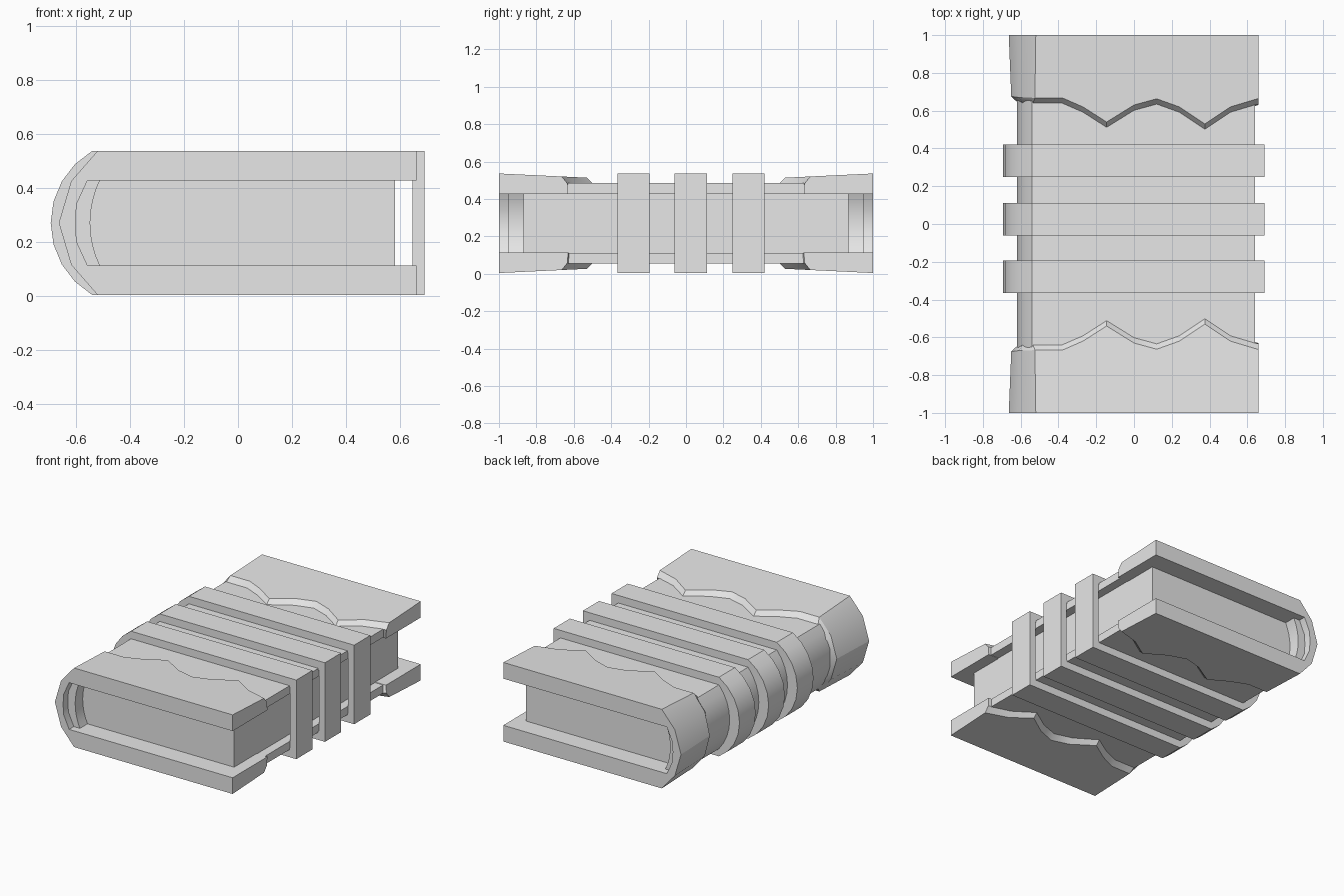
import bpy, bmesh, math
from mathutils import Vector

cube = bpy.data.objects.get("Cube")
if cube:
    bpy.data.objects.remove(cube, do_unlink=True)

grey = bpy.data.materials.new("plain grey")
grey.use_nodes = True
grey.diffuse_color = (0.8, 0.8, 0.8, 1)
grey.node_tree.nodes["Principled BSDF"].inputs["Base Color"].default_value = (0.8, 0.8, 0.8, 1)

MID = 0.27  # height of the symmetry plane


def finish(name, bm):
    bmesh.ops.recalc_face_normals(bm, faces=bm.faces)
    mesh = bpy.data.meshes.new(name)
    bm.to_mesh(mesh)
    bm.free()
    mesh.materials.append(grey)
    ob = bpy.data.objects.new(name, mesh)
    bpy.context.collection.objects.link(ob)
    bpy.ops.object.select_all(action='DESELECT')
    ob.select_set(True)
    bpy.context.view_layer.objects.active = ob
    bpy.ops.object.shade_smooth_by_angle(angle=math.radians(28))
    return ob


def loft(name, sections, closed=False):
    """Join equal rings of points into one solid."""
    bm = bmesh.new()
    rings = [[bm.verts.new(p) for p in s] for s in sections]
    n = len(rings[0])
    pairs = list(zip(rings, rings[1:]))
    if closed:
        pairs.append((rings[-1], rings[0]))
    else:
        bm.faces.new(rings[0])
        bm.faces.new(rings[-1])
    for a, b in pairs:
        for i in range(n):
            j = (i + 1) % n
            bm.faces.new((a[i], a[j], b[j], b[i]))
    return finish(name, bm)


def bowed(x_right, x_corner, x_spine, half, segs=8):
    """C-shaped profile: flat boards with a circular spine, top to bottom."""
    sag = x_corner - x_spine
    r = (half * half + sag * sag) / (2 * sag)
    end = math.asin(half / r)
    pts = [(x_right, MID + half)]
    for i in range(segs + 1):
        a = end * (1 - 2 * i / segs)
        pts.append((x_spine + r - r * math.cos(a), MID + r * math.sin(a)))
    return pts + [(x_right, MID - half)]


def wrap(name, outer, inner, y0, y1, closed=False):
    sections = [[(o[0], y0, o[1]), (o[0], y1, o[1]), (i[0], y1, i[1]), (i[0], y0, i[1])]
                for o, i in zip(outer, inner)]
    return loft(name, sections, closed)


# Cover with rounded spine
cover_outer = bowed(0.64, -0.54, -0.62, 0.215)
wrap("cover", cover_outer, bowed(0.64, -0.51, -0.547, 0.16), -0.95, 0.95)

# Page block
bm = bmesh.new()
bmesh.ops.create_cube(bm, size=1)
for v in bm.verts:
    v.co = Vector((0.015 + v.co.x * 1.13, v.co.y * 1.74, MID + v.co.z * 0.324))
finish("page_block", bm)

# Three straps looping around the cover
strap_outer = bowed(0.69, -0.54, -0.693, 0.266)
strap_inner = bowed(0.645, -0.53, -0.605, 0.205)
for k, y in enumerate((-0.28, 0.025, 0.335)):
    wrap(f"strap_{k + 1}", strap_outer, strap_inner, y - 0.086, y + 0.086, closed=True)

# End caps: wavy edge as (x, distance along y) across each board
WAVE = [(0.66, 0.635), (0.51, 0.59), (0.375, 0.5), (0.24, 0.59), (0.12, 0.633),
        (0, 0.6), (-0.145, 0.51), (-0.27, 0.59), (-0.38, 0.638)]
# each station: edge y, outer point, cover point, inner point (heights from MID)
board = [(y, (x, 0.266), (x, 0.213), (x, 0.157)) for x, y in WAVE]
corner = [(0.638, (-0.52, 0.266), (-0.535, 0.213), (-0.557, 0.157)),
          (0.64, (-0.617, 0.155), (-0.592, 0.13), (-0.597, 0.07))]
nose = [(0.645, (-0.663, 0), (-0.618, 0), (-0.602, 0))]
upper = board + corner
lower = [(s[0],) + tuple((x, -z) for x, z in s[1:]) for s in reversed(upper)]

for name, side in (("front_cap", -1), ("back_cap", 1)):
    sections = []
    for y, out, mid, inn in upper + nose + lower:
        out, mid, inn = Vector(out), Vector(mid), Vector(inn)
        rim = y + 0.03
        top = out.lerp(mid, (1 - rim) * 0.9)
        ring = [(out, 1), (top, rim), (mid, y), (inn, 0.63), (inn, 1)]
        sections.append([(p.x, side * d, MID + p.y) for p, d in ring])
    loft(name, sections)
